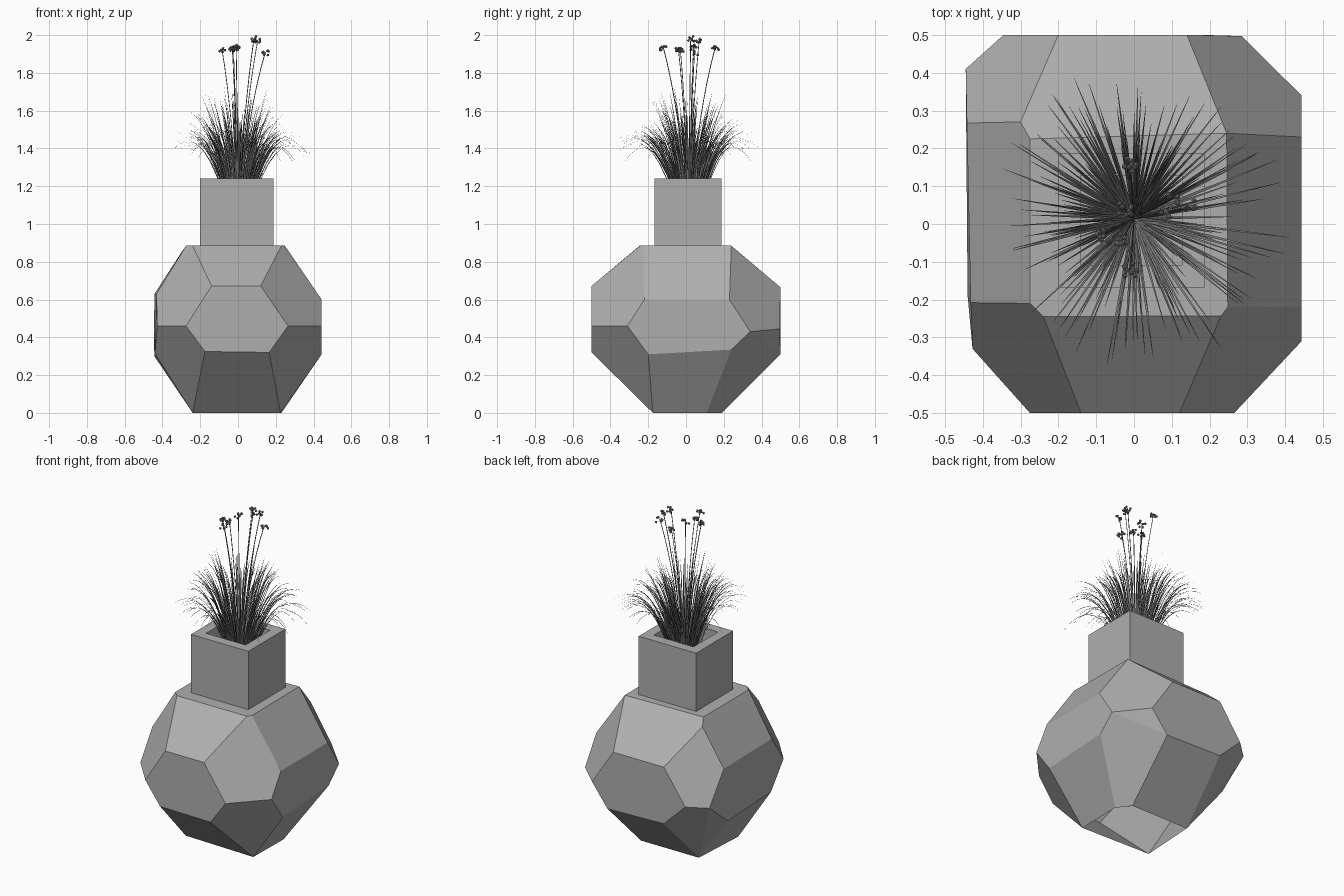
import bpy, bmesh, math, random
from mathutils import Vector

if "Cube" in bpy.data.objects:
    bpy.data.objects.remove(bpy.data.objects["Cube"])

random.seed(4)


def grey(name, v):
    m = bpy.data.materials.new(name)
    m.diffuse_color = (v, v, v, 1)
    m.use_nodes = True
    m.node_tree.nodes["Principled BSDF"].inputs["Base Color"].default_value = m.diffuse_color
    return m


POT, PLANT = grey("pot_grey", .43), grey("plant_grey", .22)


def finish(bm, name, mat):
    me = bpy.data.meshes.new(name)
    bm.to_mesh(me)
    bm.free()
    me.materials.append(mat)
    ob = bpy.data.objects.new(name, me)
    bpy.context.collection.objects.link(ob)
    return ob


# Faceted vase body: hull of the facet corners, one ring per side
top = [(-.275, .225, .885), (.245, .24, .885), (.248, -.22, .885),
       (.23, -.243, .885), (-.24, -.245, .885), (-.275, -.21, .885), (-.3, .27, .85)]
front = [(-.14, -.5, .672), (.12, -.5, .672), (.265, -.5, .46),
         (.165, -.5, .32), (-.175, -.5, .325), (-.275, -.5, .46)]
right = [(.443, -.22, .6), (.443, .23, .6), (.443, .34, .43),
         (.443, .24, .335), (.443, -.2, .31), (.443, -.31, .46)]
back = [(-.2, .5, .665), (.14, .5, .665), (.285, .497, .445),
        (.18, .5, .31), (-.2, .5, .32), (-.345, .5, .46)]
left = [(-.432, -.208, .63), (-.442, .267, .63), (-.445, .41, .445),
        (-.443, .23, .3), (-.44, -.19, .315), (-.427, -.33, .46)]
base = [(-.24, -.16, 0), (.225, -.175, 0), (.265, -.18, .06),
        (.23, .11, 0), (.17, .19, 0), (-.22, .19, 0)]
bm = bmesh.new()
for p in top + front + right + back + left + base:
    bm.verts.new(p)
bmesh.ops.convex_hull(bm, input=bm.verts)
bmesh.ops.dissolve_limit(bm, angle_limit=math.radians(6), verts=bm.verts, edges=bm.edges)
bmesh.ops.recalc_face_normals(bm, faces=bm.faces)
# the underside is open
under = [f for f in bm.faces if all(v.co.z < .03 for v in f.verts)]
bmesh.ops.delete(bm, geom=under, context='FACES')
finish(bm, "vase_body", POT)

# Square neck: outer wall, rim, inner wall and floor
bm = bmesh.new()


def square(inset, z):
    x0, x1, y0, y1 = -.2 + inset, .187 - inset, -.168 + inset, .188 - inset
    return [bm.verts.new(p) for p in ((x0, y0, z), (x1, y0, z), (x1, y1, z), (x0, y1, z))]


rings = [square(0, .885), square(0, 1.24), square(.06, 1.24), square(.06, .92)]
for a, b in zip(rings, rings[1:]):
    for i in range(4):
        j = (i + 1) % 4
        bm.faces.new((a[i], a[j], b[j], b[i]))
bm.faces.new(rings[-1])
finish(bm, "vase_neck", POT)


# Arching grass blades as tapered strips
ROOT = Vector((0, .015, .93))


def bezier(a, b, c, t):
    return a * (1 - t) ** 2 + b * 2 * t * (1 - t) + c * t * t


bm = bmesh.new()
N, SEG = 190, 10
for k in range(N):
    ang = k * 2.39996 + random.uniform(-.2, .2)
    lean = random.random() ** .8
    reach = .12 + .27 * lean + random.uniform(-.03, .03)
    tip_z = 1.73 - .33 * lean + random.uniform(-.08, .03)
    d = Vector((math.cos(ang), math.sin(ang), 0))
    side = Vector((-d.y, d.x, 0))
    start = ROOT + d * random.uniform(0, .03)
    mid = ROOT + d * reach * .48
    mid.z = 1.42 + .18 * lean
    end = ROOT + d * reach
    end.z = tip_z
    twist = random.uniform(-.7, .7)
    across = side * math.cos(twist) + d * math.sin(twist)
    prev = None
    for i in range(SEG + 1):
        t = i / SEG
        p = bezier(start, mid, end, t)
        w = .0038 * (1 - t ** 2) + .0004
        pair = (bm.verts.new(p - across * w), bm.verts.new(p + across * w))
        if prev:
            bm.faces.new((prev[0], prev[1], pair[1], pair[0]))
        prev = pair
finish(bm, "grass_blades", PLANT)

# Flower stalks (thin bevelled curves) and their clustered seed heads
heads = [(-.085, -.03, 1.925), (-.01, -.12, 1.935), (-.025, .04, 1.94),
         (-.01, .155, 1.935), (.105, .07, 1.975), (.145, .045, 1.91),
         (.085, .025, 1.985), (-.03, -.04, 1.925)]
cu = bpy.data.curves.new("flower_stalks", 'CURVE')
cu.dimensions = '3D'
cu.bevel_depth = .0022
cu.bevel_resolution = 0
cu.materials.append(PLANT)
bm = bmesh.new()
for h in heads:
    end = Vector(h)
    mid = Vector((ROOT.x + (end.x - ROOT.x) * .25, ROOT.y + (end.y - ROOT.y) * .25, 1.55))
    sp = cu.splines.new('POLY')
    sp.points.add(9)
    for i, pt in enumerate(sp.points):
        pt.co = (*bezier(ROOT, mid, end, i / 9), 1)
    for i in range(9):
        off = Vector((random.uniform(-1, 1), random.uniform(-1, 1), random.uniform(-1, .5)))
        r = bmesh.ops.create_icosphere(bm, subdivisions=1, radius=.0075)
        bmesh.ops.translate(bm, verts=r["verts"], vec=end + off * .018)
finish(bm, "seed_heads", PLANT)
stalks = bpy.data.objects.new("flower_stalks", cu)
bpy.context.collection.objects.link(stalks)
